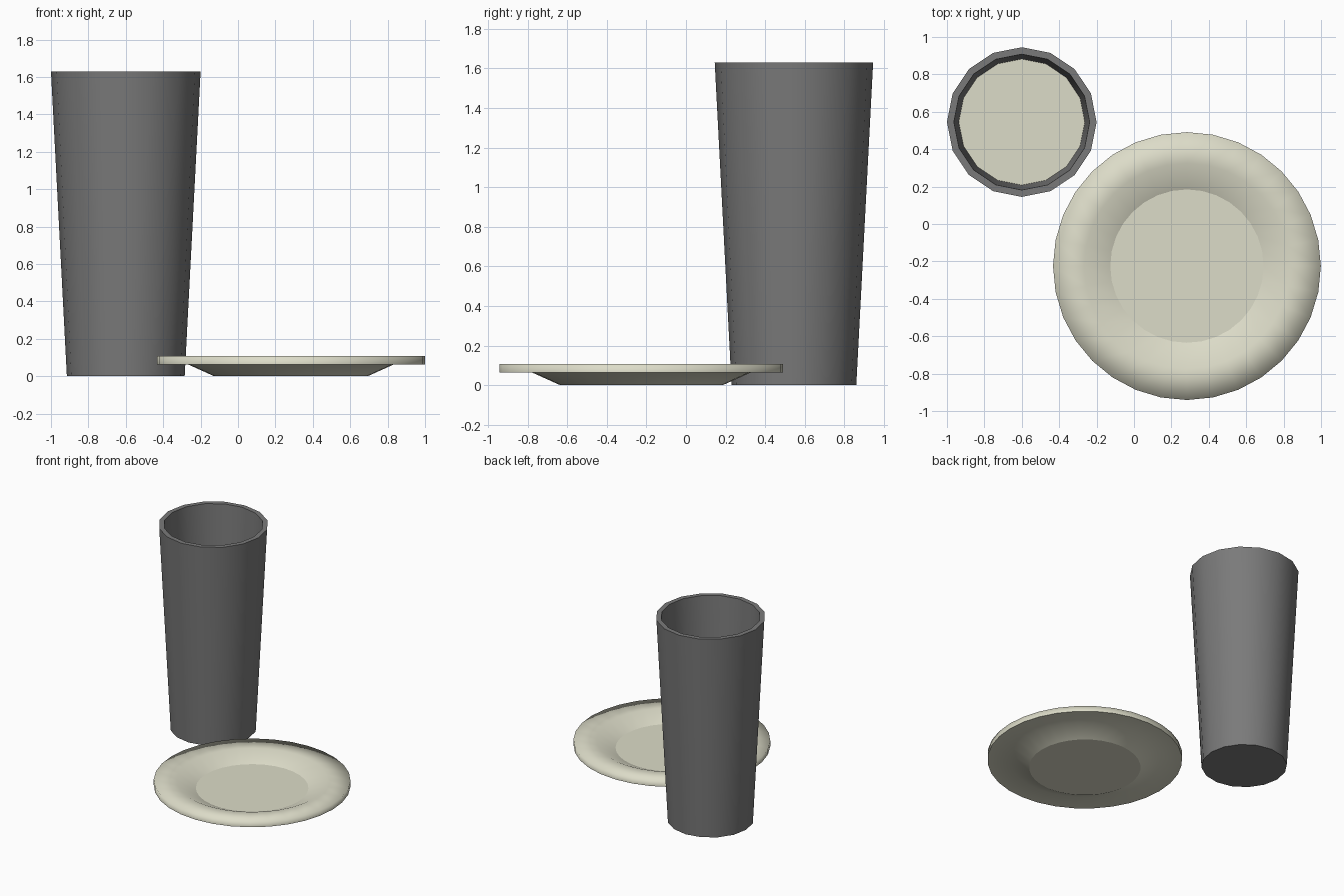
import bpy, bmesh, math

cube = bpy.data.objects.get("Cube")
if cube:
    bpy.data.objects.remove(cube, do_unlink=True)


def make_material(name, rgb):
    mat = bpy.data.materials.new(name)
    mat.use_nodes = True
    mat.diffuse_color = (*rgb, 1)
    mat.node_tree.nodes["Principled BSDF"].inputs["Base Color"].default_value = (*rgb, 1)
    return mat


def lathe(name, profile, sides, location, mat, sharp_rings=()):
    """Turn a profile of (radius, height) points, capping both of its ends."""
    bm = bmesh.new()
    rings = []
    for radius, z in profile:
        angles = [math.tau * i / sides + math.pi / 2 for i in range(sides)]
        rings.append([bm.verts.new((radius * math.cos(a), radius * math.sin(a), z))
                      for a in angles])
    for low, high in zip(rings, rings[1:]):
        for i in range(sides):
            j = (i + 1) % sides
            bm.faces.new((low[i], low[j], high[j], high[i])).smooth = True
    if len(rings) > 1:
        bm.faces.new(rings[0][::-1])
    bm.faces.new(rings[-1])
    # Hard creases around the chosen rings
    for k in sharp_rings:
        for i in range(sides):
            bm.edges.get((rings[k][i], rings[k][(i + 1) % sides])).smooth = False
    mesh = bpy.data.meshes.new(name)
    bm.to_mesh(mesh)
    bm.free()
    mesh.materials.append(mat)
    obj = bpy.data.objects.new(name, mesh)
    obj.location = location
    bpy.context.collection.objects.link(obj)
    return obj


grey = make_material("dark grey", (0.195, 0.195, 0.195))
cream = make_material("cream", (0.72, 0.715, 0.58))

CUP_SPOT = (-0.6, 0.545, 0)
PLATE_SPOT = (0.283, -0.225, 0)

# Tapered tumbler with a thick wall
lathe("cup", [(0.315, 0), (0.4, 1.63), (0.363, 1.63), (0.281, 0.05)],
      16, CUP_SPOT, grey, sharp_rings=(1, 2))

# Surface of the drink inside the tumbler
lathe("drink", [(0.337, 1.13)], 16, CUP_SPOT, cream)

# Dished plate with a flat rim
lathe("plate", [(0.41, 0), (0.55, 0.063), (0.716, 0.063),
                (0.716, 0.108), (0.55, 0.108), (0.41, 0.045)],
      32, PLATE_SPOT, cream, sharp_rings=(2,))
